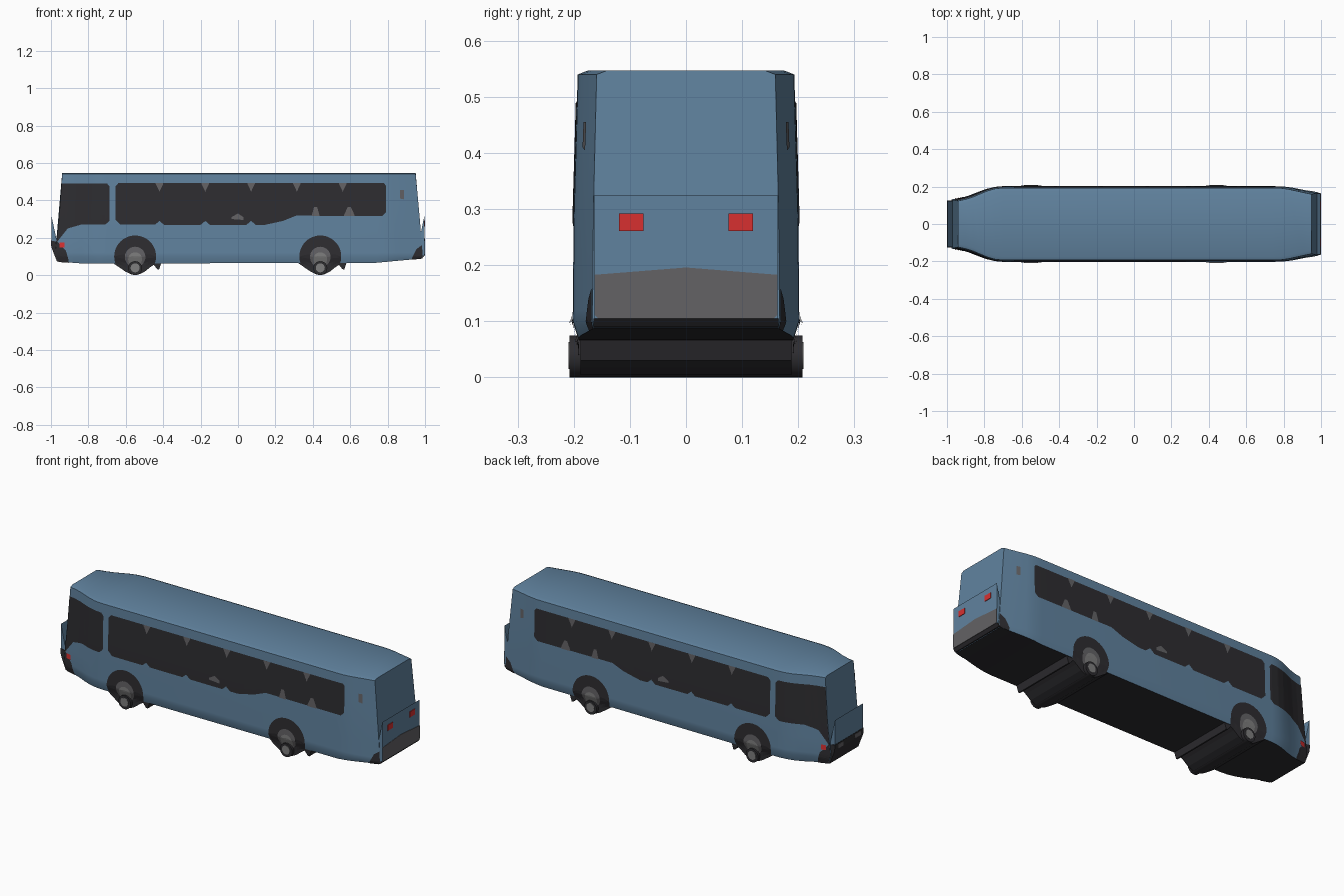
import bpy, bmesh, math

if "Cube" in bpy.data.objects:
    bpy.data.objects.remove(bpy.data.objects["Cube"])


def material(name, rgb):
    m = bpy.data.materials.new(name)
    m.diffuse_color = (*rgb, 1)
    m.use_nodes = True
    m.node_tree.nodes["Principled BSDF"].inputs["Base Color"].default_value = m.diffuse_color
    return m


BLUE = material("body_blue", (0.118, 0.225, 0.345))
DARK = material("window_dark", (0.027, 0.026, 0.03))
GREY = material("trim_grey", (0.125, 0.122, 0.13))
HUB = material("hub_grey", (0.21, 0.21, 0.21))
RED = material("lamp_red", (0.68, 0.03, 0.03))


def interp(pts, x):
    """Piecewise linear lookup, clamped at the ends."""
    if x <= pts[0][0]:
        return pts[0][1]
    for (a, u), (b, v) in zip(pts, pts[1:]):
        if x <= b:
            return u + (v - u) * (x - a) / (b - a)
    return pts[-1][1]


def make(name, verts, faces, mats, fix=True):
    me = bpy.data.meshes.new(name)
    me.from_pydata(verts, [], faces)
    for m in mats:
        me.materials.append(m)
    if fix:
        bm = bmesh.new()
        bm.from_mesh(me)
        bmesh.ops.recalc_face_normals(bm, faces=bm.faces)
        bm.to_mesh(me)
        bm.free()
    ob = bpy.data.objects.new(name, me)
    bpy.context.collection.objects.link(ob)
    return ob


# Body shape: plan width, vertical taper, end slopes, floor line
PLAN = [(-1, .128), (-.95, .137), (-.9, .15), (-.85, .168), (-.8, .185), (-.75, .196),
        (-.7, .2), (.75, .2), (.8, .199), (.85, .193), (.95, .174), (1, .165)]
TAPER = [(.06, .945), (.1, 1.01), (.3, 1.0), (.54, .965)]
END_L = [(.06, .955), (.12, .977), (.2, .968), (.3, .957), (.54, .94)]
END_R = [(.06, .955), (.1, .988), (.2, .98), (.3, .972), (.54, .95)]
FLOOR = [(-1, .072), (-.85, .062), (.7, .062), (1, .088)]
LEVELS = [.1, .12, .2, .3, .42, .54]


def end(s, z):
    return interp(END_L if s < 0 else END_R, z)


def to_x(s, z):
    if abs(s) <= .7:
        return s
    return math.copysign(.7 + (abs(s) - .7) / .3 * (end(s, z) - .7), s)


def to_s(x, z):
    if abs(x) <= .7:
        return x
    return math.copysign(min(1, .7 + (abs(x) - .7) * .3 / (end(x, z) - .7)), x)


def half(s, z):
    return interp(PLAN, s) * interp(TAPER, z)


# Lofted bus body with dark underside
stations = [p[0] for p in PLAN]
verts, faces = [], []
for s in stations:
    ring = [(to_x(s, z), half(s, z), z) for z in [interp(FLOOR, s)] + LEVELS]
    x, y, z = ring[-1]
    ring.append((x, y - .018, .547))
    verts += ring + [(a, -b, c) for a, b, c in reversed(ring)]
n = 2 * (len(LEVELS) + 2)
for i in range(len(stations) - 1):
    for j in range(n):
        k = (j + 1) % n
        faces.append((i * n + j, i * n + k, i * n + n + k, i * n + n + j))
faces += [tuple(range(n)), tuple(range(len(verts) - n, len(verts)))]
body = make("bus_body", verts, faces, [BLUE, DARK])
for p in body.data.polygons:
    if p.normal.z < -.8 and p.center.z < .1:
        p.material_index = 1
bpy.context.view_layer.objects.active = body
body.select_set(True)
bpy.ops.object.shade_smooth_by_angle(angle=math.radians(25))


def patch(name, mat, hi, lo, off=.002, xs=None, cols=40, rows=8):
    """Thin painted panel hugging both sides of the body between two curves."""
    f_hi = hi if callable(hi) else lambda x: interp(hi, x)
    f_lo = lo if callable(lo) else lambda x: interp(lo, x)
    if xs is None:
        a, b = hi[0][0], hi[-1][0]
        xs = {a + (b - a) * i / cols for i in range(cols + 1)}
        xs = sorted(xs | {p[0] for p in hi + lo if a <= p[0] <= b})
    vs, fs, m = [], [], rows + 1
    for side in (-1, 1):
        base = len(vs)
        for x in xs:
            for j in range(m):
                z = f_lo(x) + (f_hi(x) - f_lo(x)) * j / rows
                s = to_s(x, z)
                vs.append((to_x(s, z), side * (half(s, z) + off), z))
        for i in range(len(xs) - 1):
            for j in range(rows):
                k = base + i * m + j
                q = (k, k + m, k + m + 1, k + 1)
                fs.append(q if side < 0 else q[::-1])
    return make(name, vs, fs, [mat], fix=False)


def disc(name, mat, cx, cz, r, off, floor=lambda x: 0):
    xs = [cx - r * math.cos(math.pi * i / 24) for i in range(25)]
    h = lambda x: math.sqrt(max(0, r * r - (x - cx) ** 2))
    patch(name, mat, lambda x: max(cz + h(x), floor(x)),
          lambda x: max(cz - h(x), floor(x)), off, xs)


# Side windows
patch("cab_window", DARK, [(-.98, .49), (-.7, .49), (-.687, .475)],
      [(-.98, .16), (-.95, .2), (-.91, .25), (-.84, .27), (-.71, .27), (-.687, .29)])
patch("passenger_windows", DARK,
      [(-.655, .475), (-.64, .492), (.78, .492), (.79, .48)],
      [(-.655, .295), (-.63, .27), (.14, .268), (.24, .29), (.31, .318), (.77, .316), (.79, .335)])

# Window pillars: grey notches above, small blue ones below
for i in range(5):
    c = -.42 + .245 * i
    patch("pillar_top", GREY, [(c - .02, .493), (c + .02, .493)],
          [(c - .02, .488), (c - .006, .46), (c, .445), (c + .006, .46), (c + .02, .488)], .004, cols=8, rows=3)
    if i < 3:
        patch("pillar_base", BLUE, [(c - .025, .269), (c, .29), (c + .025, .269)],
              [(c - .025, .266), (c + .025, .266)], .004, cols=8, rows=2)
for c, w in ((.415, .02), (.595, .028)):
    patch("seat_detail", GREY, [(c - w, .322), (c - .008, .365), (c + .008, .365), (c + w, .322)],
          [(c - w, .315), (c + w, .315)], .004, cols=8, rows=3)
patch("seat_spot", GREY, [(-.035, .31), (0, .33), (.03, .31)], [(-.035, .3), (.03, .295)], .004, cols=6, rows=2)

# Side fittings and dark bumper corners
patch("side_vent", GREY, [(.866, .455), (.888, .455)], [(.866, .41), (.888, .405)], cols=4)
patch("front_bumper_corner", DARK, [(-.98, .2), (-.95, .16), (-.92, .13), (-.905, .078)],
      [(-.98, .072), (-.905, .066)])
patch("rear_bumper_corner", DARK, [(.93, .092), (.955, .14), (.99, .165)], [(.93, .083), (.99, .088)])
patch("side_marker_lamp", RED, [(-.955, .175), (-.927, .175)], [(-.955, .148), (-.927, .148)], .005, cols=4)


def prism_y(name, prof, w, mats):
    """Extrude an x-z profile across the width."""
    k = len(prof)
    vs = [(x, y, z) for y in (-w, w) for x, z in prof]
    fs = [tuple(range(k)), tuple(range(k, 2 * k))]
    fs += [(i, (i + 1) % k, k + (i + 1) % k, k + i) for i in range(k)]
    return make(name, vs, fs, mats)


def cylinder(name, mat, x, y, z, r, depth):
    bpy.ops.mesh.primitive_cylinder_add(vertices=28, radius=r, depth=depth,
                                        location=(x, y, z), rotation=(math.pi / 2, 0, 0))
    ob = bpy.context.object
    ob.name = name
    ob.data.materials.append(mat)
    bpy.ops.object.shade_smooth_by_angle(angle=math.radians(35))


# Wheels: full-width underside bulges, arches, hubs and low wheel drums
BULGE = [(-.12, .066), (-.09, .045), (-.05, .018), (-.02, .004), (.02, .004), (.05, .018),
         (.08, .042), (.1, .055), (.118, .032), (.128, .03), (.14, .066)]
for cx in (-.55, .44):
    prism_y("wheel_bulge", [(cx + a, b) for a, b in BULGE] + [(cx + .13, .09), (cx - .11, .09)], .188, [DARK])
    disc("wheel_arch", DARK, cx, .1, .112, .002, lambda x: interp(BULGE, x - cx))
    disc("wheel_hub", GREY, cx, .097, .055, .004)
    disc("hub_centre", HUB, cx, .085, .037, .006)
    cylinder("wheel_drum", DARK, cx, 0, .0375, .0375, .416)
    for side in (-1, 1):
        cylinder("wheel_cap", HUB, cx, side * .208, .039, .024, .003)


def end_plate(name, mat, x, pts):
    """Flat plate facing along x, from y-z points."""
    t = math.copysign(.004, x)
    prof = [(x, y, z) for y, z in pts] + [(x - t, y, z) for y, z in pts]
    k = len(pts)
    fs = [tuple(range(k)), tuple(range(k, 2 * k))]
    fs += [(i, (i + 1) % k, k + (i + 1) % k, k + i) for i in range(k)]
    make(name, prof, fs, [mat])


def box_pts(cy, w, z0, z1):
    return [(cy - w, z0), (cy + w, z0), (cy + w, z1), (cy - w, z1)]


# Rear: upright panel, grey skirt, red lamps
prism_y("rear_panel", [(.998, .325), (.998, .105), (.96, .1), (.972, .2)], .163, [BLUE])
end_plate("rear_skirt", GREY, 1.0, [(-.163, .112), (-.156, .105), (.156, .105), (.163, .112),
                                    (.163, .183), (0, .196), (-.163, .183)])
prism_y("rear_bumper", [(.998, .105), (.985, .09), (.93, .084), (.95, .105)], .165, [DARK])
for s in (-1, 1):
    end_plate("rear_lamp", RED, 1.001, box_pts(s * .0975, .022, .261, .292))

# Front: upright panel, dark bumper, grey headlamps
prism_y("front_panel", [(-.998, .32), (-.998, .17), (-.96, .12), (-.968, .18)], .123, [BLUE])
prism_y("front_bumper", [(-1, .185), (-.998, .15), (-.968, .073), (-.94, .073), (-.95, .175)], .125, [DARK])
for s in (-1, 1):
    end_plate("headlamp", GREY, -1.001, box_pts(s * .075, .025, .155, .178))
